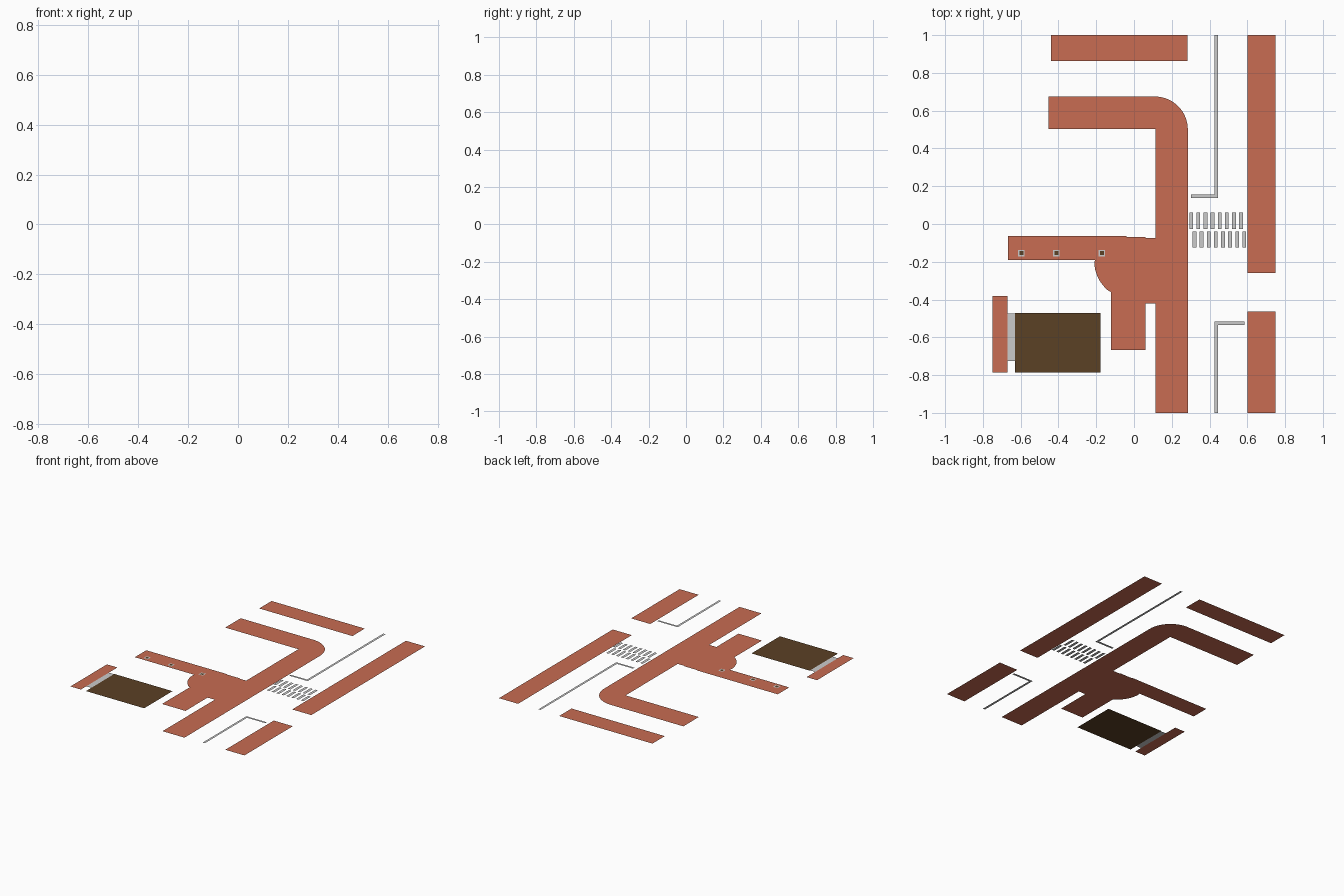
import bpy
from math import cos, sin, radians

if "Cube" in bpy.data.objects:
    bpy.data.objects.remove(bpy.data.objects["Cube"])


def material(name, rgb):
    m = bpy.data.materials.new(name)
    m.diffuse_color = (*rgb, 1)
    m.use_nodes = True
    m.node_tree.nodes["Principled BSDF"].inputs["Base Color"].default_value = m.diffuse_color
    return m


BRICK = material("brick", (0.58, 0.15, 0.085))
SOIL = material("soil", (0.105, 0.052, 0.018))
MARK = 0.004   # height of the raised markings


def flat(name, outlines, z=0.0, mat=None):
    """Flat mesh made of one upward face per counter-clockwise outline."""
    verts, faces = [], []
    for pts in outlines:
        faces.append(range(len(verts), len(verts) + len(pts)))
        verts += [(x, y, z) for x, y in pts]
    me = bpy.data.meshes.new(name)
    me.from_pydata(verts, [], [list(f) for f in faces])
    if mat:
        me.materials.append(mat)
    ob = bpy.data.objects.new(name, me)
    bpy.context.collection.objects.link(ob)
    return ob


def rect(x0, x1, y0, y1):
    return [(x0, y0), (x1, y0), (x1, y1), (x0, y1)]


def arc(cx, cy, rx, ry, a0, a1, n):
    angles = [radians(a0 + (a1 - a0) * i / n) for i in range(n + 1)]
    return [(cx + rx * cos(a), cy + ry * sin(a)) for a in angles]


# main pavement: long walk, rounded corner, side arm and lower stub
main = [(0.115, -1), (0.285, -1)]
main += arc(0.11, 0.5, 0.175, 0.175, 0, 90, 16)
main += [(-0.452, 0.675), (-0.452, 0.504), (0.115, 0.504),
         (0.115, -0.073), (0.06, -0.073), (0.06, -0.068), (-0.04, -0.068),
         (-0.04, -0.063), (-0.667, -0.063), (-0.667, -0.19), (-0.207, -0.19)]
main += [(-0.21, -0.212), (-0.206, -0.24), (-0.197, -0.269), (-0.184, -0.297),
         (-0.168, -0.32), (-0.15, -0.341), (-0.137, -0.352), (-0.122, -0.36)]
main += [(-0.122, -0.667), (0.06, -0.667), (0.06, -0.422), (0.115, -0.422)]
flat("main_pavement", [main], mat=BRICK)

# separate pavement strips
flat("back_pavement", [rect(-0.44, 0.283, 0.863, 1)], mat=BRICK)
flat("right_pavement_long", [rect(0.602, 0.75, -0.26, 1)], mat=BRICK)
flat("right_pavement_short", [rect(0.602, 0.75, -1, -0.464)], mat=BRICK)
flat("left_pavement", [rect(-0.75, -0.669, -0.785, -0.38)], mat=BRICK)

# soil plot with its grey apron
flat("soil_plot", [rect(-0.629, -0.178, -0.785, -0.471)], mat=SOIL)
flat("plot_apron", [rect(-0.669, -0.629, -0.726, -0.475)])

# tree pits: grey square kerb around soil
kerbs, pits = [], []
for x in (-0.596, -0.411, -0.17):
    y, o, i = -0.154, 0.017, 0.01
    kerbs += [rect(x - o, x + o, y - o, y - i), rect(x - o, x + o, y + i, y + o),
              rect(x - o, x - i, y - i, y + i), rect(x + i, x + o, y - i, y + i)]
    pits.append(rect(x - i, x + i, y - i, y + i))
flat("tree_pit_kerbs", kerbs, 0.001)
flat("tree_pit_soil", pits, 0.001, SOIL)

# crossing: two offset rows of eight bars
for name, x0, y0, y1 in (("crossing_back_row", 0.293, -0.027, 0.06),
                         ("crossing_front_row", 0.31, -0.124, -0.041)):
    flat(name, [rect(x0 + i * 0.0377, x0 + i * 0.0377 + 0.02, y0, y1)
                for i in range(8)], MARK)

# centre lines turning into stop lines
flat("back_road_line", [[(0.302, 0.138), (0.444, 0.138), (0.444, 1),
                         (0.427, 1), (0.427, 0.155), (0.302, 0.155)]], MARK)
flat("front_road_line", [[(0.427, -1), (0.444, -1), (0.444, -0.534),
                          (0.585, -0.534), (0.585, -0.517), (0.427, -0.517)]], MARK)
